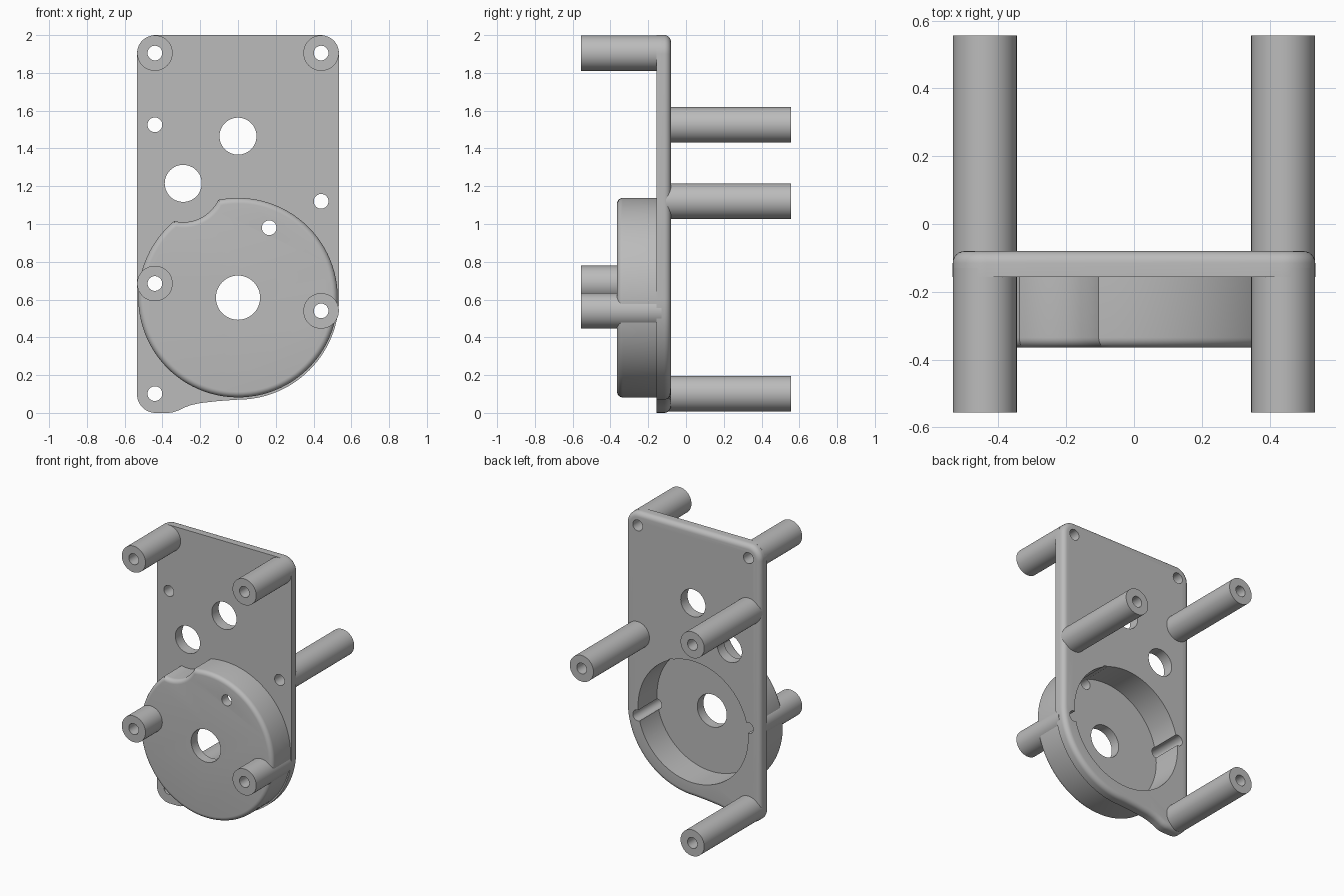
import bpy, bmesh
from math import cos, sin, radians

cube = bpy.data.objects.get("Cube")
if cube:
    bpy.data.objects.remove(cube, do_unlink=True)

grey = bpy.data.materials.new("plain grey")
grey.use_nodes = True
colour = (0.5, 0.5, 0.5, 1)
grey.diffuse_color = colour
grey.node_tree.nodes["Principled BSDF"].inputs["Base Color"].default_value = colour


def arc(x, z, r, start, end, steps):
    angles = [radians(start + (end - start) * i / steps) for i in range(steps + 1)]
    return [(x + r * cos(a), z + r * sin(a)) for a in angles]


def disc(x, z, r, steps=48):
    return arc(x, z, r, 0, 360, steps)[:-1]


def slab(name, outlines, y0, y1, round_y=None, radius=0.035):
    """Extrude x-z outlines from y0 to y1, rounding the rim that lies at round_y."""
    bm = bmesh.new()
    for outline in outlines:
        rings = [[bm.verts.new((x, y, z)) for x, z in outline] for y in (y0, y1)]
        front, back = rings
        bm.faces.new(front)
        bm.faces.new(back[::-1])
        for i in range(len(outline)):
            bm.faces.new((front[i - 1], back[i - 1], back[i], front[i]))
    bmesh.ops.recalc_face_normals(bm, faces=bm.faces)
    if round_y is not None:
        rim = [e for e in bm.edges if all(abs(v.co.y - round_y) < 1e-5 for v in e.verts)]
        bmesh.ops.bevel(bm, geom=rim, offset=radius, segments=6, profile=0.5,
                        affect='EDGES', clamp_overlap=True)
    mesh = bpy.data.meshes.new(name)
    bm.to_mesh(mesh)
    bm.free()
    mesh.materials.append(grey)
    obj = bpy.data.objects.new(name, mesh)
    bpy.context.collection.objects.link(obj)
    return obj


parts = []

# Mounting plate: rounded top, round lower right side, small foot at lower left
plate = (arc(0.435, 1.9, 0.1, 0, 90, 12) + arc(-0.435, 1.9, 0.1, 90, 180, 12)
         + arc(-0.435, 0.1, 0.1, 180, 270, 12)
         + [(-0.37, 0), (-0.345, 0.003), (-0.315, 0.013), (-0.285, 0.028),
            (-0.25, 0.041), (-0.2, 0.052), (-0.1, 0.063)]
         + arc(0, 0.605, 0.535, 270, 360, 32))
parts.append(slab("mounting_plate", [plate], -0.157, -0.08, -0.08))

# Round housing with a scooped notch in its rim
housing = (arc(0, 0.61, 0.528, 129.8, 461.4, 88)
           + arc(-0.29, 1.215, 0.205, -25.1, -103.6, 16)[1:-1])
parts.append(slab("round_housing", [housing], -0.365, -0.14, -0.365, 0.03))

# Spacer posts on the front and on the back
front_posts = {"upper_right": (-0.44, 1.905), "upper_left": (0.44, 1.905),
               "lower_right": (-0.44, 0.685), "lower_left": (0.44, 0.54)}
back_posts = {"upper_right": (-0.44, 1.525), "left": (0.44, 1.12),
              "lower_right": (-0.44, 0.102)}
for side, posts, y0, y1 in (("front", front_posts, -0.556, -0.13),
                            ("back", back_posts, -0.13, 0.556)):
    for place, (x, z) in posts.items():
        parts.append(slab(f"{side}_post_{place}", [disc(x, z, 0.094)], y0, y1))

# Cutters: through holes and the hollow behind the housing
holes = [disc(x, z, 0.039, 32) for x, z in
         [*front_posts.values(), *back_posts.values(), (0.165, 0.98)]]
holes += [disc(0, 1.465, 0.098), disc(-0.29, 1.215, 0.098), disc(0, 0.61, 0.117)]
cutters = [slab("hole_cutter", holes, -0.7, 0.7),
           slab("hollow_cutter", [disc(0, 0.61, 0.437, 96)], -0.295, 0)]

for part in parts:
    for cutter in cutters:
        cutter.hide_render = True
        cut = part.modifiers.new("cut", 'BOOLEAN')
        cut.operation = 'DIFFERENCE'
        cut.solver = 'EXACT'
        cut.object = cutter

# Apply the cuts, then remove the cutters
bpy.context.view_layer.update()
graph = bpy.context.evaluated_depsgraph_get()
meshes = [bpy.data.meshes.new_from_object(p.evaluated_get(graph)) for p in parts]
for part, mesh in zip(parts, meshes):
    part.modifiers.clear()
    part.data = mesh
for cutter in cutters:
    bpy.data.objects.remove(cutter, do_unlink=True)

# Smooth shading with crisp edges
bpy.ops.object.select_all(action='DESELECT')
for part in parts:
    part.select_set(True)
bpy.context.view_layer.objects.active = parts[0]
bpy.ops.object.shade_smooth_by_angle(angle=radians(30))
